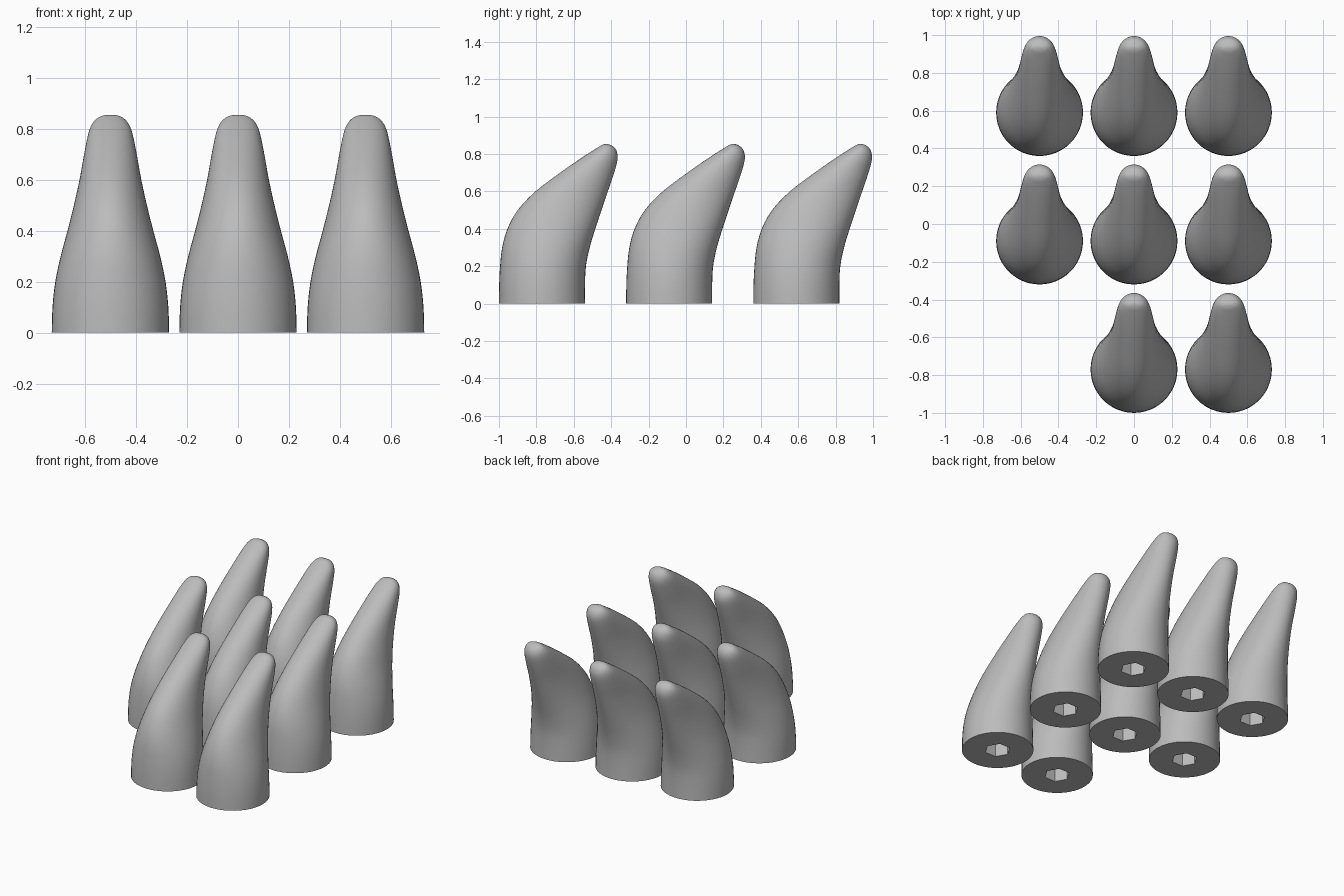
import bpy, bmesh, math

if "Cube" in bpy.data.objects:
    bpy.data.objects.remove(bpy.data.objects["Cube"])

SIDES = 48
R = 0.23            # base radius
HEX_R = 0.083       # socket corner radius
HEX_DEPTH = 0.2

# Horn profile: height, front edge, back edge (y from base centre), half width
PROFILE = [
    (0.0, -0.23, 0.23, 0.23), (0.1, -0.229, 0.23, 0.227), (0.2, -0.224, 0.235, 0.216),
    (0.3, -0.213, 0.255, 0.195), (0.4, -0.185, 0.285, 0.168), (0.5, -0.13, 0.318, 0.143),
    (0.6, -0.035, 0.352, 0.121), (0.7, 0.097, 0.386, 0.103), (0.77, 0.197, 0.404, 0.089),
    (0.81, 0.258, 0.401, 0.076), (0.835, 0.298, 0.387, 0.058), (0.849, 0.322, 0.366, 0.036),
    (0.854, 0.340, 0.350, 0.012)]

grey = bpy.data.materials.new("grey")
grey.diffuse_color = (0.5, 0.5, 0.5, 1)
grey.use_nodes = True
grey.node_tree.nodes["Principled BSDF"].inputs["Base Color"].default_value = grey.diffuse_color


def spline(a, b, c, d, t):
    """Catmull-Rom blend of four profile rows."""
    return [0.5 * (2 * q + (r - p) * t + (2 * p - 5 * q + 4 * r - s) * t * t
                   + (3 * q - p - 3 * r + s) * t ** 3) for p, q, r, s in zip(a, b, c, d)]


def hex_ring(z):
    """Hexagon outline sampled at the same angles as the horn rings."""
    pts = []
    for i in range(SIDES):
        a = 2 * math.pi * i / SIDES
        r = HEX_R * math.cos(math.pi / 6) / math.cos(a % (math.pi / 3) - math.pi / 6)
        pts.append((r * math.cos(a), r * math.sin(a), z))
    return pts


def ellipse_ring(z, front, back, half):
    mid, dep = (front + back) / 2, (back - front) / 2
    return [(half * math.cos(2 * math.pi * i / SIDES),
             mid + dep * math.sin(2 * math.pi * i / SIDES), z) for i in range(SIDES)]


# Socket, flat base, then the curved body up to the tip
rings = [hex_ring(HEX_DEPTH), hex_ring(0)]
n = len(PROFILE)
for k in range(n - 1):
    rows = [PROFILE[min(max(k + j, 0), n - 1)] for j in (-1, 0, 1, 2)]
    for t in (0, 1 / 3, 2 / 3):
        rings.append(ellipse_ring(*spline(*rows, t)))
rings.append(ellipse_ring(*PROFILE[-1]))

bm = bmesh.new()
loops = [[bm.verts.new(p) for p in ring] for ring in rings]
for lo, hi in zip(loops, loops[1:]):
    for i in range(SIDES):
        j = (i + 1) % SIDES
        bm.faces.new((lo[i], lo[j], hi[j], hi[i]))
bm.faces.new(loops[0][::-1])
bm.faces.new(loops[-1])
bmesh.ops.recalc_face_normals(bm, faces=bm.faces)
mesh = bpy.data.meshes.new("horn")
bm.to_mesh(mesh)
bm.free()
mesh.materials.append(grey)

# Grid of horns with the front left place left empty
for y in (-0.77, -0.09, 0.59):
    for x in (-0.5, 0, 0.5):
        if x < 0 and y < -0.5:
            continue
        horn = bpy.data.objects.new("horn", mesh)
        horn.location = (x, y, 0)
        bpy.context.collection.objects.link(horn)
        horn.select_set(True)
        bpy.context.view_layer.objects.active = horn
bpy.ops.object.shade_smooth_by_angle(angle=math.radians(35))
